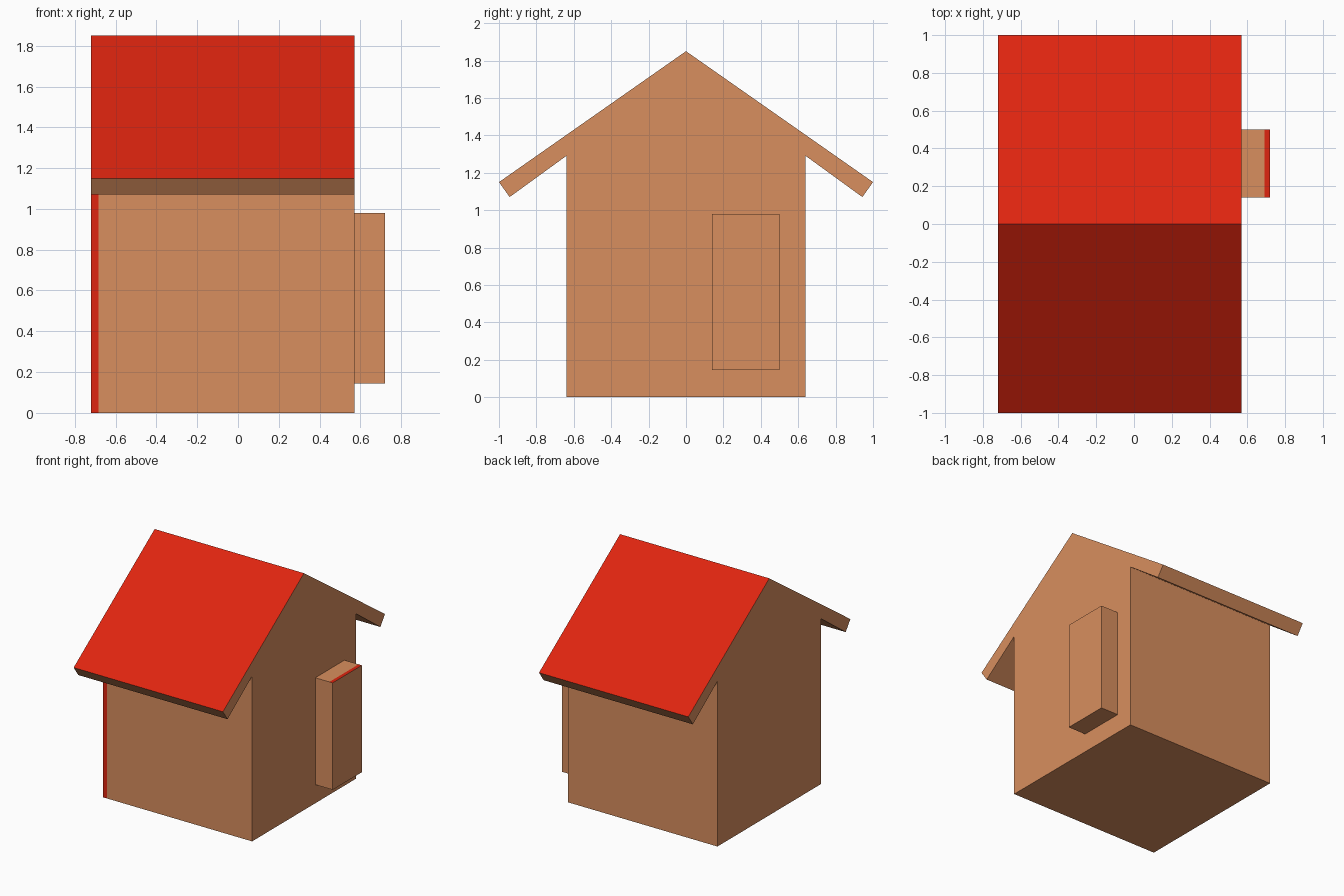
import bpy
import bmesh

if "Cube" in bpy.data.objects:
    bpy.data.objects.remove(bpy.data.objects["Cube"])


def material(name, rgb):
    m = bpy.data.materials.new(name)
    m.diffuse_color = (*rgb, 1.0)
    m.use_nodes = True
    m.node_tree.nodes["Principled BSDF"].inputs["Base Color"].default_value = m.diffuse_color
    return m


MATS = [material("tan wood", (0.69, 0.272, 0.112)),
        material("roof red", (0.74, 0.0185, 0.005))]
TAN, RED = 0, 1


def extrude_profile(profile, x0, x1):
    """Solid from a (y, z) outline pulled along x."""
    bm = bmesh.new()
    face = bm.faces.new([bm.verts.new((x0, y, z)) for y, z in profile])
    out = bmesh.ops.extrude_face_region(bm, geom=[face], use_keep_orig=True)
    verts = [g for g in out["geom"] if isinstance(g, bmesh.types.BMVert)]
    bmesh.ops.translate(bm, verts=verts, vec=(x1 - x0, 0, 0))
    bmesh.ops.recalc_face_normals(bm, faces=bm.faces)
    bm.normal_update()
    return bm


def cut_at_x(bm, faces, x):
    """Split only the given faces with a plane at x."""
    geom = list(faces) + list({e for f in faces for e in f.edges}) \
        + list({v for f in faces for v in f.verts})
    bmesh.ops.bisect_plane(bm, geom=geom, plane_co=(x, 0, 0), plane_no=(1, 0, 0))
    bm.normal_update()


def finish(bm, name):
    me = bpy.data.meshes.new(name)
    bm.to_mesh(me)
    bm.free()
    for m in MATS:
        me.materials.append(m)
    ob = bpy.data.objects.new(name, me)
    bpy.context.collection.objects.link(ob)
    return ob


# House body: mirrored gable outline with overhanging eaves
half = [(0.64, 0.0), (0.64, 1.29), (0.943, 1.07), (1.0, 1.15)]
outline = half + [(0.0, 1.85)] + [(-y, z) for y, z in reversed(half)]
house = extrude_profile(outline, -0.72, 0.57)

# Red corner strip on the front wall, red roof slopes
cut_at_x(house, [f for f in house.faces if f.normal.y < -0.99], -0.685)
for f in house.faces:
    strip = f.normal.y < -0.99 and f.calc_center_median().x < -0.685
    f.material_index = RED if f.normal.z > 0.5 or strip else TAN
finish(house, "house")

# Door block on the right gable, with a red band along its top outer edge
door = extrude_profile([(0.14, 0.145), (0.50, 0.145), (0.50, 0.98), (0.14, 0.98)],
                       0.57, 0.72)
cut_at_x(door, [f for f in door.faces if f.normal.z > 0.99], 0.692)
for f in door.faces:
    band = f.normal.z > 0.99 and f.calc_center_median().x > 0.692
    f.material_index = RED if band else TAN
finish(door, "door")
